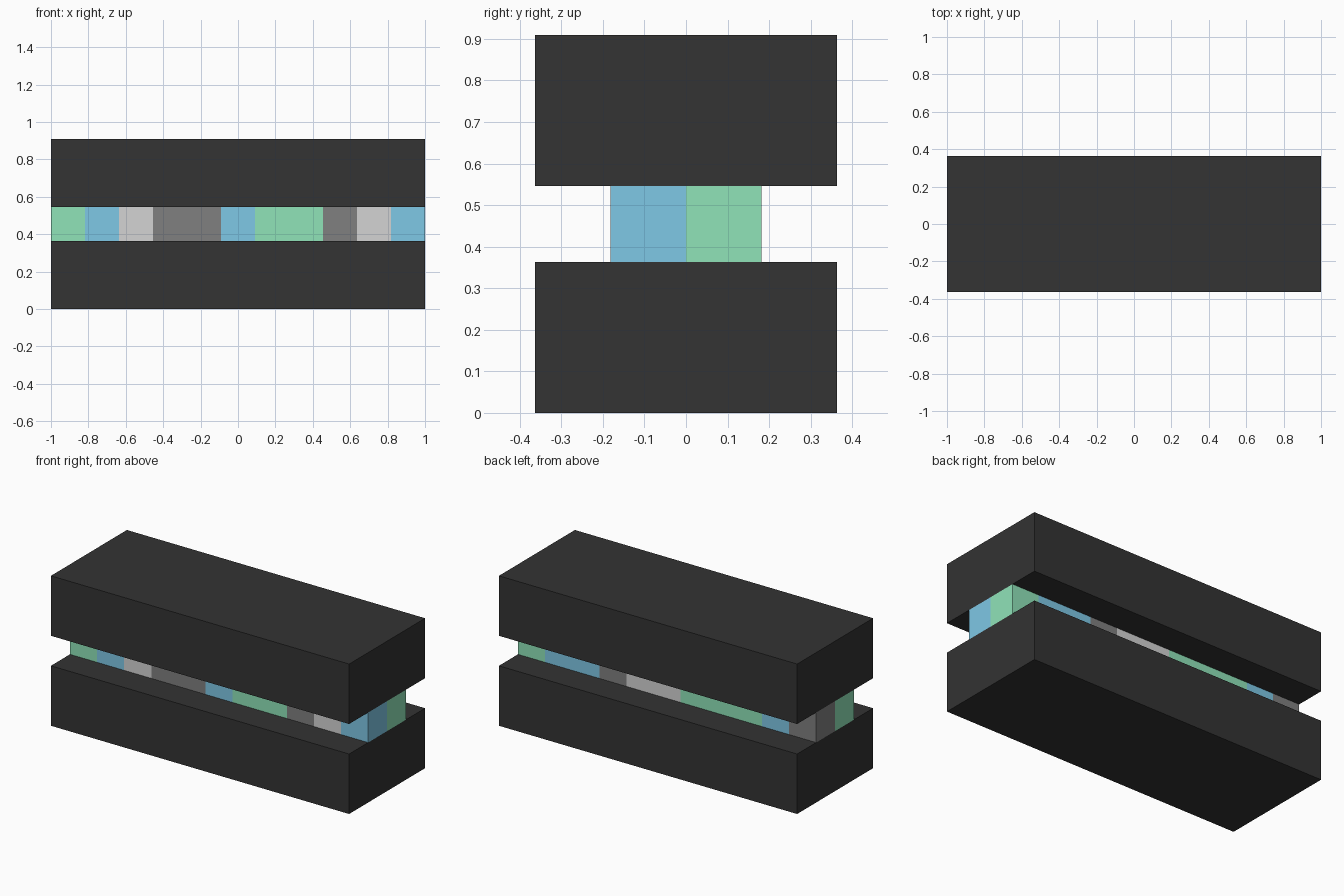
import bpy, bmesh

cube = bpy.data.objects.get("Cube")
if cube:
    bpy.data.objects.remove(cube, do_unlink=True)

U = 2 / 11  # one block


def material(name, hex_code):
    """Flat material from an sRGB hex code, stored as linear values."""
    rgb = [int(hex_code[i:i + 2], 16) / 255 for i in (0, 2, 4)]
    lin = [c / 12.92 if c <= 0.04045 else ((c + 0.055) / 1.055) ** 2.4 for c in rgb]
    mat = bpy.data.materials.new(name)
    mat.use_nodes = True
    mat.diffuse_color = (*lin, 1)
    mat.node_tree.nodes["Principled BSDF"].inputs["Base Color"].default_value = (*lin, 1)
    return mat


charcoal = material("charcoal", "333333")
COLOURS = {
    "G": material("mint_green", "90E3B9"),
    "B": material("sky_blue", "7FC8E6"),
    "L": material("light_grey", "D3D3D3"),
    "D": material("mid_grey", "808080"),
}


def box(name, size, z_bottom):
    """Box centred on x and y, measured in blocks."""
    bm = bmesh.new()
    bmesh.ops.create_cube(bm, size=1)
    for v in bm.verts:
        v.co.x *= size[0] * U
        v.co.y *= size[1] * U
        v.co.z = (z_bottom + (v.co.z + 0.5) * size[2]) * U
    mesh = bpy.data.meshes.new(name)
    bm.to_mesh(mesh)
    bm.free()
    obj = bpy.data.objects.new(name, mesh)
    bpy.context.collection.objects.link(obj)
    return obj


# Dark slabs below and above the core
for name, z in (("lower_slab", 0), ("upper_slab", 3)):
    box(name, (11, 4, 2), z).data.materials.append(charcoal)

# Core bar, cut into two rows of eleven coloured cells
core = box("coloured_core", (11, 2, 1), 2)
for mat in COLOURS.values():
    core.data.materials.append(mat)

FRONT_ROW = "GBLDDBGGDLB"  # from -x to +x
BACK_ROW = "DBGGGLLDBBG"
slots = list(COLOURS)

bm = bmesh.new()
bm.from_mesh(core.data)
cuts = [((i * U - 1, 0, 0), (1, 0, 0)) for i in range(1, 11)] + [((0, 0, 0), (0, 1, 0))]
for point, normal in cuts:
    bmesh.ops.bisect_plane(bm, geom=bm.verts[:] + bm.edges[:] + bm.faces[:],
                           plane_co=point, plane_no=normal)
for face in bm.faces:
    c = face.calc_center_median()
    row = FRONT_ROW if c.y < 0 else BACK_ROW
    cell = min(10, int((c.x + 1) / U))
    face.material_index = slots.index(row[cell])
bm.to_mesh(core.data)
bm.free()
